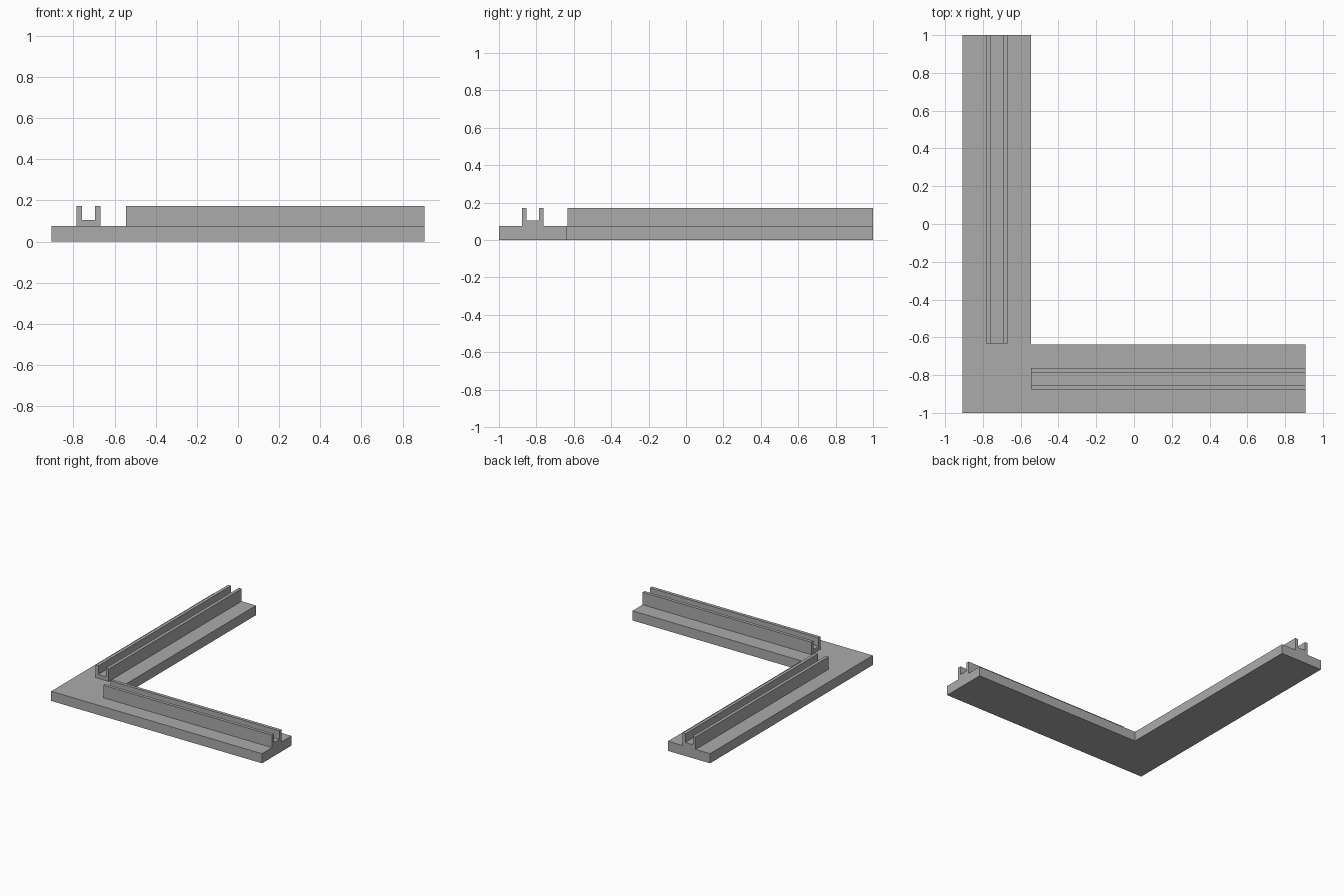
import bpy
import bmesh
from mathutils import Vector

cube = bpy.data.objects.get("Cube")
if cube:
    bpy.data.objects.remove(cube, do_unlink=True)

grey = bpy.data.materials.new("plain grey")
grey.use_nodes = True
colour = (0.41, 0.41, 0.41, 1)
grey.diffuse_color = colour
grey.node_tree.nodes["Principled BSDF"].inputs["Base Color"].default_value = colour


def extrude_profile(name, points, direction):
    """Fill a closed outline and sweep it straight along a direction."""
    bm = bmesh.new()
    face = bm.faces.new([bm.verts.new(p) for p in points])
    swept = bmesh.ops.extrude_face_region(bm, geom=[face], use_keep_orig=True)
    moved = [v for v in swept["geom"] if isinstance(v, bmesh.types.BMVert)]
    bmesh.ops.translate(bm, verts=moved, vec=Vector(direction))
    bmesh.ops.recalc_face_normals(bm, faces=bm.faces)
    mesh = bpy.data.meshes.new(name)
    bm.to_mesh(mesh)
    bm.free()
    mesh.materials.append(grey)
    obj = bpy.data.objects.new(name, mesh)
    bpy.context.collection.objects.link(obj)
    return obj


HALF_X, HALF_Y = 0.907, 1.0
ARM = 0.362                       # width of each base arm
BASE, FLOOR, TOP = 0.075, 0.105, 0.172
RAIL, WALL = 0.115, 0.025         # channel width and wall thickness
INSET = 0.123                     # channel offset from the outer edge
inner_x, inner_y = ARM - HALF_X, ARM - HALF_Y

# L-shaped base plate
outline = [(-HALF_X, -HALF_Y), (HALF_X, -HALF_Y), (HALF_X, inner_y),
           (inner_x, inner_y), (inner_x, HALF_Y), (-HALF_X, HALF_Y)]
extrude_profile("base_plate", [(x, y, 0) for x, y in outline], (0, 0, BASE))

# U-shaped channel section: offset across the rail, height
section = [(0, BASE), (RAIL, BASE), (RAIL, TOP), (RAIL - WALL, TOP),
           (RAIL - WALL, FLOOR), (WALL, FLOOR), (WALL, TOP), (0, TOP)]

# One channel on each arm, stopping short of the corner
extrude_profile("side_channel",
                [(INSET - HALF_X + u, inner_y + 0.005, z) for u, z in section],
                (0, HALF_Y - inner_y - 0.005, 0))
extrude_profile("front_channel",
                [(inner_x, INSET - HALF_Y + u, z) for u, z in section],
                (HALF_X - inner_x, 0, 0))
